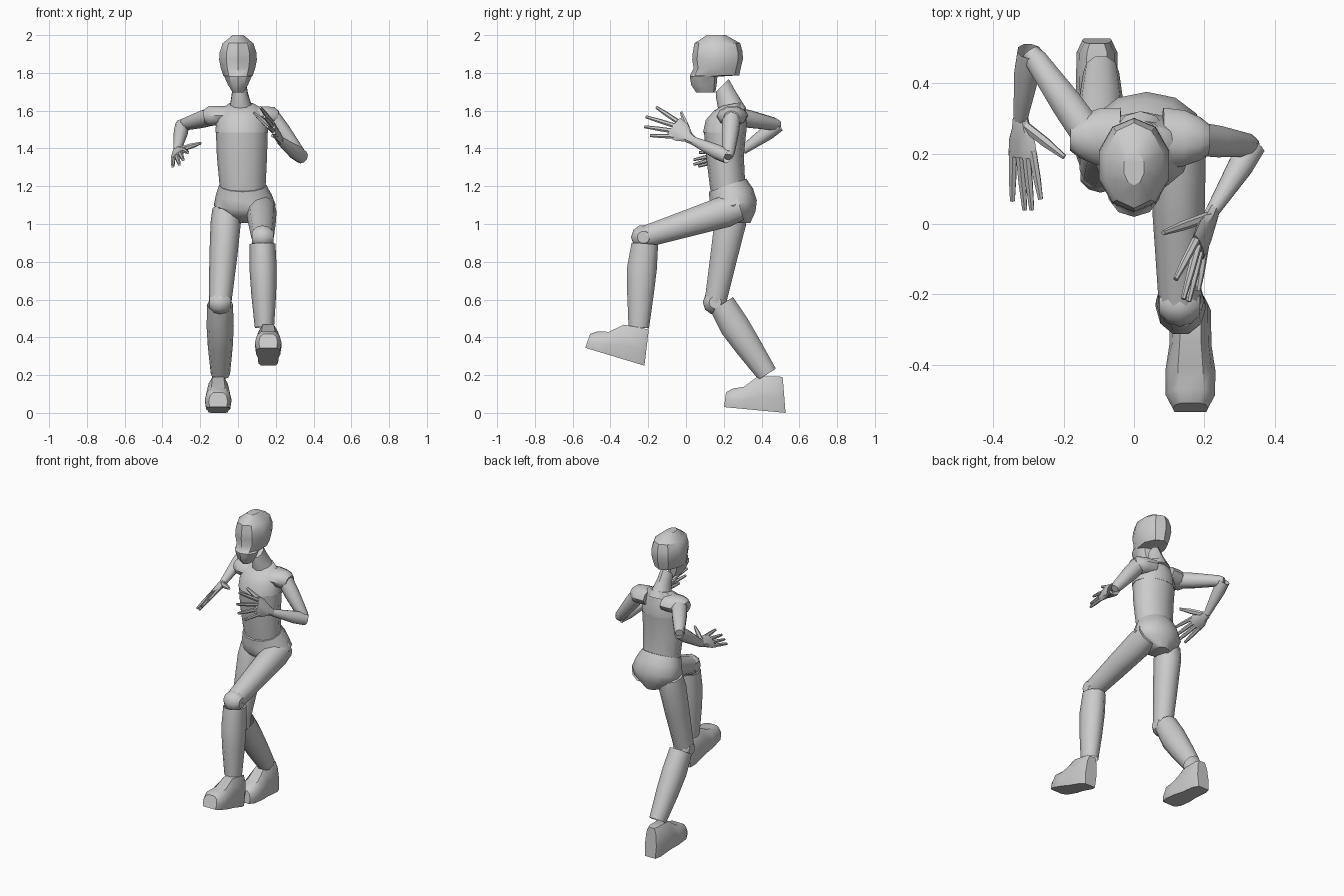
import bpy, bmesh, math
from mathutils import Vector as V

if "Cube" in bpy.data.objects:
    bpy.data.objects.remove(bpy.data.objects["Cube"])


def loft(name, rings, caps=True, angle=40):
    """Skin a list of equal-length point rings into one object."""
    bm = bmesh.new()
    rows = [[bm.verts.new(p) for p in r] for r in rings]
    n = len(rows[0])
    for a, b in zip(rows, rows[1:]):
        for i in range(n):
            bm.faces.new((a[i], a[(i + 1) % n], b[(i + 1) % n], b[i]))
    if caps:
        bm.faces.new(rows[0][::-1])
        bm.faces.new(rows[-1])
    bmesh.ops.recalc_face_normals(bm, faces=bm.faces)
    me = bpy.data.meshes.new(name)
    bm.to_mesh(me)
    bm.free()
    ob = bpy.data.objects.new(name, me)
    bpy.context.collection.objects.link(ob)
    bpy.context.view_layer.objects.active = ob
    ob.select_set(True)
    bpy.ops.object.shade_smooth_by_angle(angle=math.radians(angle))
    ob.select_set(False)
    return ob


def body(name, specs, n=12, angle=40):
    """Stacked ellipses: x, y, z, rx, ry, slope of the ring towards the back."""
    rings = []
    for x, y, z, rx, ry, s in specs:
        ang = [-math.pi / 2 + 2 * math.pi * i / n for i in range(n)]
        rings.append([(x + rx * math.cos(a), y + ry * math.sin(a),
                       z + s * ry * math.sin(a)) for a in ang])
    return loft(name, rings, True, angle)


def limb(name, a, b, profile, side=(1, 0, 0), n=10, caps=True):
    """Tube from a to b; profile rows: t, r_side, r_other, offset along other."""
    a, b = V(a), V(b)
    d = (b - a).normalized()
    u = V(side)
    u = (u - d * u.dot(d)).normalized()
    w = d.cross(u)
    rings = []
    for t, ru, rw, off in profile:
        c = a.lerp(b, t) + w * off
        rings.append([c + u * ru * math.cos(2 * math.pi * i / n)
                      + w * rw * math.sin(2 * math.pi * i / n) for i in range(n)])
    return loft(name, rings, caps)


def ball(name, c, r):
    prof = [(0.5 - 0.5 * math.cos(math.pi * k / 6), r * math.sin(math.pi * k / 6),
             r * math.sin(math.pi * k / 6), 0) for k in range(1, 6)]
    c = V(c)
    return limb(name, c - V((r, 0, 0)), c + V((r, 0, 0)), prof, (0, 1, 0))


def foot(name, x, y, z, tilt):
    """Shoe with heel bottom at x, y, z and the toe raised by tilt degrees."""
    c, s = math.cos(math.radians(tilt)), math.sin(math.radians(tilt))
    rings = []
    # bottom u, top u, height, half width
    for ub, ut, h, w in [(0, .033, .188, .042), (.04, .06, .188, .058),
                         (.14, .168, .176, .06), (.21, .232, .117, .071),
                         (.29, .29, .102, .07), (.327, .324, .078, .05)]:
        ring = []
        for k, f in [(-.9, 0), (.9, 0), (1, .4), (.85, .8), (.5, 1),
                     (-.5, 1), (-.85, .8), (-1, .4)]:
            u, v = ub + (ut - ub) * f, h * f
            ring.append((x + k * w, y - (u * c - v * s), z + u * s + v * c))
        rings.append(ring)
    return loft(name, rings)


def hand(name, wrist, a, b, tips, thumb):
    """Flat palm from wrist to knuckle line a-b, four fingers and a thumb."""
    wrist, a, b = V(wrist), V(a), V(b)
    mid, half = (a + b) / 2, (b - a).length / 2
    limb(name + "_palm", wrist, mid,
         [(0, .024, .02, 0), (.25, .03, .022, 0), (.6, half, .018, 0),
          (1, half + .004, .014, 0)], b - a, 8)
    d = (mid - wrist) * .15
    for i, t in enumerate(tips):
        k = a.lerp(b, (i + .5) / 4)
        limb(f"{name}_finger_{i + 1}", k - d, t,
             [(0, .013, .012, 0), (.55, .012, .011, 0), (1, .008, .007, 0)], b - a, 6)
    limb(name + "_thumb", wrist.lerp(mid, .2) + (b - a) * .15, thumb,
         [(0, .016, .014, 0), (.55, .016, .013, 0), (1, .008, .007, 0)], b - a, 6)


# Head with jaw step, and leaning neck
body("head", [(0, .105, 1.695, .028, .05, 0), (0, .095, 1.735, .055, .067, 0),
              (0, .093, 1.78, .076, .073, 0), (0, .152, 1.787, .082, .13, 0),
              (0, .165, 1.825, .096, .125, 0), (0, .167, 1.87, .105, .134, 0),
              (0, .168, 1.91, .102, .132, 0), (0, .166, 1.957, .085, .121, 0),
              (0, .16, 2.0, .03, .05, 0)], 10, 35)
body("neck", [(.018, .25, 1.59, .075, .07, .3), (.014, .228, 1.64, .056, .06, .35),
              (.01, .21, 1.685, .045, .05, .45), (.006, .193, 1.733, .04, .034, 1)], 10)

# Torso
body("chest", [(.02, .205, 1.485, .14, .115, 0), (.02, .212, 1.55, .135, .108, 0),
               (.02, .222, 1.61, .11, .075, .15), (.018, .24, 1.635, .07, .055, .2)])
body("abdomen", [(.02, .207, 1.49, .137, .112, 0), (.021, .206, 1.36, .133, .1, 0),
                 (.024, .219, 1.22, .123, .093, .2), (.026, .225, 1.17, .12, .09, .3)])
body("pelvis", [(.025, .22, 1.205, .126, .099, .35), (.031, .24, 1.155, .148, .115, .28),
                (.036, .25, 1.10, .164, .125, .2), (.038, .26, 1.055, .14, .108, .1),
                (.035, .275, 1.005, .055, .065, 0)])
for name, a, b in [("right_shoulder", (-.04, .245, 1.575), (-.18, .25, 1.572)),
                   ("left_shoulder", (.08, .245, 1.575), (.213, .24, 1.565))]:
    limb(name, a, b, [(0, .085, .05, 0), (.45, .08, .055, 0), (.8, .062, .055, 0),
                      (1, .042, .035, 0)], (0, 1, 0))

# Arms
UPPER = [(0, .05, .05, 0), (.35, .047, .047, 0), (.9, .034, .034, 0), (1, .024, .024, 0)]
FORE = [(0, .037, .037, 0), (.3, .04, .038, 0), (1, .023, .021, 0)]
ARMS = {
    "right": ((-.13, .255, 1.572), (-.295, .49, 1.525), (-.322, .3, 1.39),
              (-.352, .19, 1.335), (-.278, .19, 1.395),
              [(-.345, .065, 1.305), (-.31, .04, 1.315), (-.29, .04, 1.34),
               (-.265, .07, 1.378)], (-.198, .19, 1.428)),
    "left": ((.175, .242, 1.565), (.338, .222, 1.355), (.225, .04, 1.44),
             (.2, -.075, 1.462), (.165, -.06, 1.568),
             [(.182, -.19, 1.468), (.155, -.22, 1.515), (.14, -.213, 1.568),
              (.118, -.157, 1.618)], (.083, -.025, 1.59)),
}
for side, (s, e, w, a, b, tips, thumb) in ARMS.items():
    limb(side + "_upper_arm", s, e, UPPER, (0, 0, 1))
    limb(side + "_forearm", e, w, FORE, (0, 0, 1), caps=False)
    hand(side + "_hand", w, a, b, tips, thumb)

# Legs: hip, knee, shin top, ankle, heel, foot tilt
LEGS = {
    "right": ((-.06, .248, 1.08), (-.095, .155, .585), (-.095, .19, .575),
              (-.093, .43, .205), (-.105, .527, 0), 5.4),
    "left": ((.123, .285, 1.09), (.13, -.225, .93), (.13, -.218, .895),
             (.14, -.25, .452), (.16, -.22, .25), 16.8),
}
for side, (hip, knee, top, ankle, heel, tilt) in LEGS.items():
    limb(side + "_thigh", hip, knee, [(0, .075, .075, 0), (.15, .08, .088, 0),
                                      (.5, .074, .076, 0), (1, .06, .06, 0)])
    ball(side + "_knee", knee, .066)
    limb(side + "_shin", top, ankle, [(0, .068, .074, 0), (.3, .072, .083, .006),
                                      (.6, .066, .074, .004), (1, .051, .057, 0)],
         caps=False)
    foot(side + "_foot", *heel, tilt)
